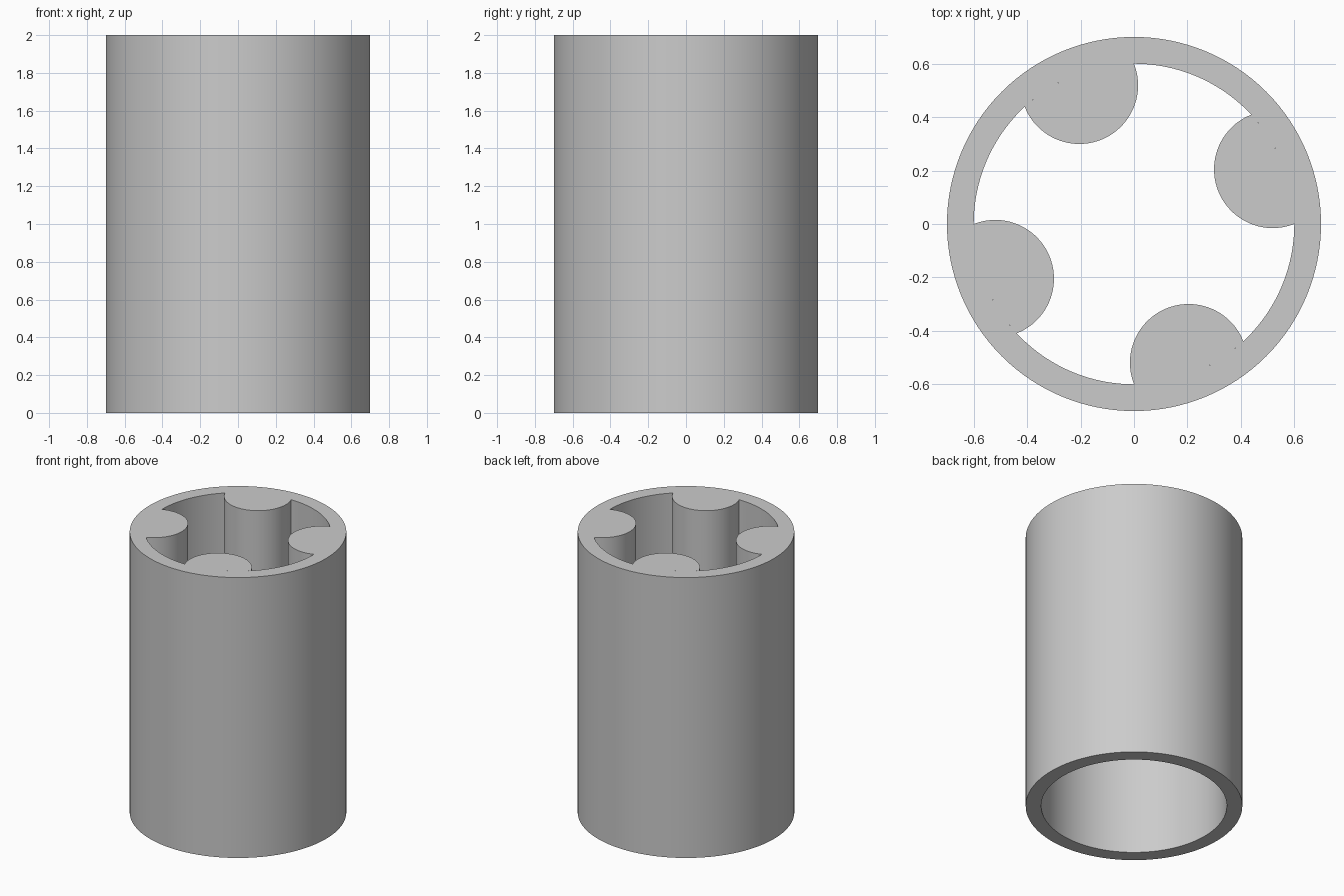
import bpy
import bmesh
from math import cos, sin, radians, pi
from mathutils import Vector

HEIGHT = 2.0
OUTER, INNER = 0.7, 0.6
SEGMENTS = 128
RIB_BASE = 1.0      # ribs fill the upper half of the bore
RIB_SPAN = 43       # degrees of the bore covered by each rib

cube = bpy.data.objects.get("Cube")
if cube:
    bpy.data.objects.remove(cube, do_unlink=True)

grey = bpy.data.materials.new("plain_grey")
grey.use_nodes = True
colour = (0.6, 0.6, 0.6, 1)
grey.diffuse_color = colour
grey.node_tree.nodes["Principled BSDF"].inputs["Base Color"].default_value = colour


def polar(radius, degrees):
    return Vector((radius * cos(radians(degrees)), radius * sin(radians(degrees)), 0))


def add_object(name, bm):
    bmesh.ops.recalc_face_normals(bm, faces=bm.faces)
    mesh = bpy.data.meshes.new(name)
    bm.to_mesh(mesh)
    bm.free()
    mesh.materials.append(grey)
    obj = bpy.data.objects.new(name, mesh)
    bpy.context.collection.objects.link(obj)
    bpy.ops.object.select_all(action="DESELECT")
    obj.select_set(True)
    bpy.context.view_layer.objects.active = obj
    bpy.ops.object.shade_smooth_by_angle(angle=radians(30))
    return obj


# Open tube: a rectangular wall section spun round the axis
bm = bmesh.new()
section = [(INNER, 0), (OUTER, 0), (OUTER, HEIGHT), (INNER, HEIGHT)]
verts = [bm.verts.new((r, 0, z)) for r, z in section]
edges = [bm.edges.new((verts[i], verts[i - 1])) for i in range(4)]
bmesh.ops.spin(bm, geom=verts + edges, cent=(0, 0, 0), axis=(0, 0, 1),
               angle=2 * pi, steps=SEGMENTS, use_merge=True)
bmesh.ops.remove_doubles(bm, verts=bm.verts, dist=0.0001)
add_object("tube_wall", bm)


# Inner ribs: a half round facing the axis, closed by an arc along the bore
def add_rib(name, start):
    first, last = polar(INNER, start), polar(INNER, start + RIB_SPAN)
    centre = (first + last) / 2
    radius = (last - first).length / 2
    middle = start + RIB_SPAN / 2
    steps = 40
    outline = [centre + polar(radius, middle + 90 + 180 * i / steps)
               for i in range(steps + 1)]
    outline += [polar(INNER, start + RIB_SPAN * i / 16) for i in range(1, 16)]

    bm = bmesh.new()
    base = bm.faces.new([bm.verts.new((p.x, p.y, RIB_BASE)) for p in outline])
    result = bmesh.ops.extrude_face_region(bm, geom=[base], use_keep_orig=True)
    top = [g for g in result["geom"] if isinstance(g, bmesh.types.BMVert)]
    bmesh.ops.translate(bm, verts=top, vec=(0, 0, HEIGHT - RIB_BASE))
    add_object(name, bm)


for i, side in enumerate(["left", "back", "right", "front"]):
    add_rib(side + "_rib", 90 * i)
